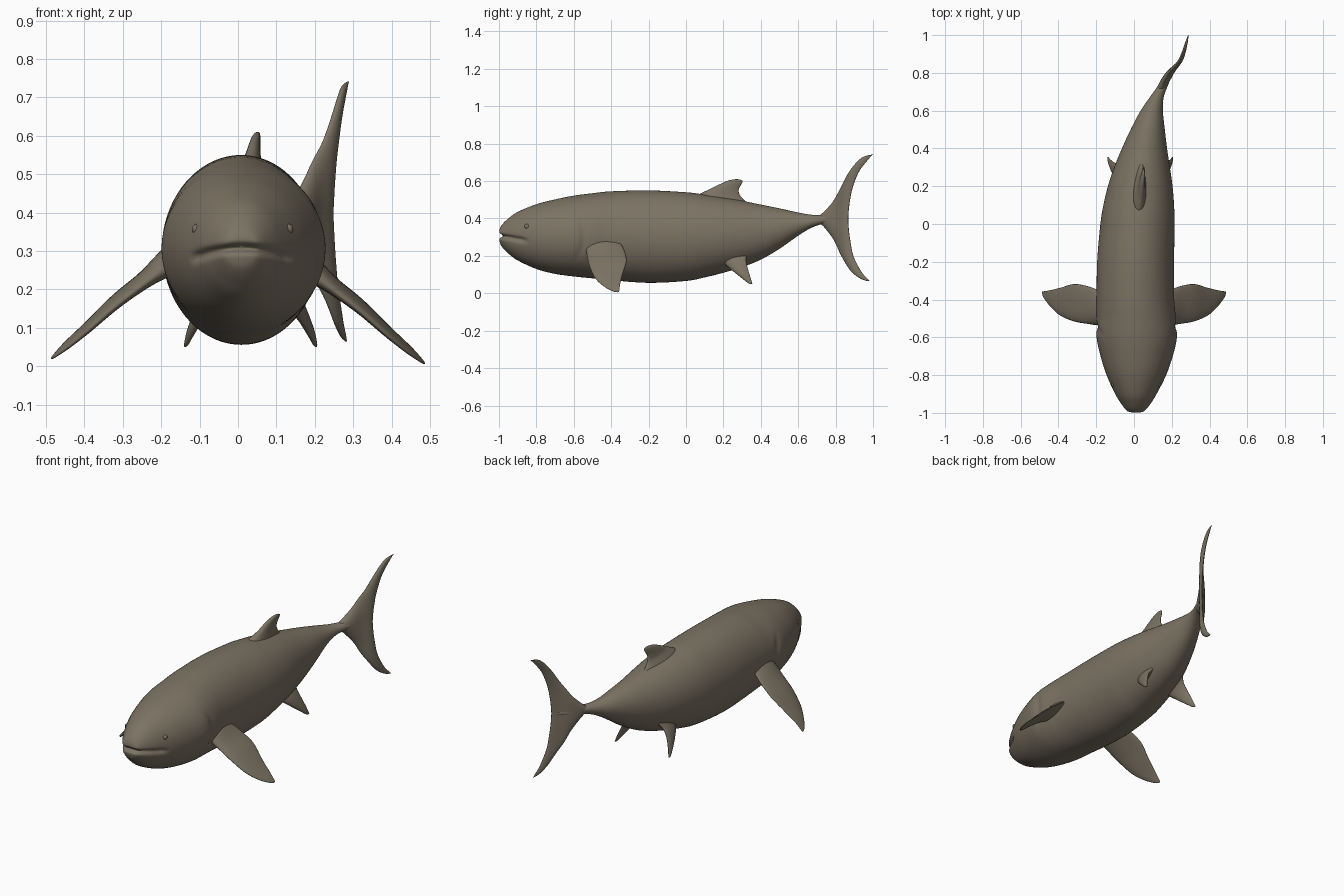
import bpy, bmesh
from math import sin, cos, pi, exp
from mathutils import Vector

cube = bpy.data.objects.get("Cube")
if cube:
    bpy.data.objects.remove(cube)

skin = bpy.data.materials.new("grey_brown_skin")
skin.use_nodes = True
COLOUR = (0.2, 0.17, 0.125, 1)
skin.diffuse_color = COLOUR
bsdf = skin.node_tree.nodes["Principled BSDF"]
bsdf.inputs["Base Color"].default_value = COLOUR
bsdf.inputs["Roughness"].default_value = 0.7


def smooth_rows(rows, steps):
    """Catmull-Rom interpolation through rows of numbers."""
    rows = [Vector(r) for r in rows]
    out = []
    last = len(rows) - 1
    for i in range(last):
        p0, p1, p2, p3 = (rows[min(max(i + k, 0), last)] for k in (-1, 0, 1, 2))
        for s in range(steps):
            t = s / steps
            out.append(p1 + 0.5 * t * (p2 - p0 + t * (2 * p0 - 5 * p1 + 4 * p2 - p3
                       + t * (3 * (p1 - p2) + p3 - p0))))
    return out + [rows[-1]]


def loft(name, rings):
    """Skin a list of equal-length point rings and close both ends."""
    bm = bmesh.new()
    loops = [[bm.verts.new(p) for p in ring] for ring in rings]
    n = len(loops[0])
    for a, b in zip(loops, loops[1:]):
        for i in range(n):
            j = (i + 1) % n
            bm.faces.new((a[i], a[j], b[j], b[i]))
    bm.faces.new(loops[0])
    bm.faces.new(loops[-1])
    bmesh.ops.recalc_face_normals(bm, faces=bm.faces)
    mesh = bpy.data.meshes.new(name)
    bm.to_mesh(mesh)
    bm.free()
    mesh.materials.append(skin)
    mesh.shade_smooth()
    obj = bpy.data.objects.new(name, mesh)
    bpy.context.collection.objects.link(obj)
    return obj


def fin(name, sections, normal, place=lambda p: p, n=28):
    """Sections are leading edge xyz, trailing edge xyz, half thickness."""
    normal = Vector(normal).normalized()
    rings = []
    for s in smooth_rows(sections, 6):
        lead, trail, thick = Vector(s[0:3]), Vector(s[3:6]), max(s[6], 0.001)
        ring = []
        for k in range(n):
            a = 2 * pi * k / n
            u = 0.5 - 0.5 * cos(a)
            ring.append(place(lead.lerp(trail, u)
                              + normal * thick * sin(a) * (1.2 - 0.6 * u)))
        rings.append(ring)
    return loft(name, rings)


# Body: y, top z, bottom z, right x, left x
body_sections = [
    (-1.0, .315, .305, .005, .015), (-.997, .34, .278, -.025, .045),
    (-.985, .365, .25, -.045, .063), (-.95, .4, .213, -.07, .09),
    (-.9, .435, .176, -.1, .12), (-.8, .476, .13, -.145, .17),
    (-.7, .502, .104, -.177, .205), (-.6, .522, .09, -.198, .227),
    (-.5, .535, .08, -.198, .222), (-.4, .545, .07, -.198, .213),
    (-.2, .55, .056, -.195, .212), (0, .54, .066, -.178, .215),
    (.1, .528, .085, -.162, .212), (.2, .513, .11, -.138, .204),
    (.3, .495, .14, -.105, .19), (.4, .474, .18, -.064, .175),
    (.5, .454, .238, -.018, .163), (.6, .432, .308, .035, .153),
    (.67, .42, .35, .083, .157), (.73, .418, .37, .125, .178),
    (.8, .412, .378, .168, .208), (.85, .402, .388, .22, .235)]
rings = []
for y, top, bottom, right, left in smooth_rows(body_sections, 8):
    cx, cz, hw, hh = (left + right) / 2, (top + bottom) / 2, (left - right) / 2, (top - bottom) / 2
    ring = []
    for k in range(96):
        a = 2 * pi * k / 96
        p = Vector((cx + hw * cos(a), y, cz + hh * sin(a)))
        # Mouth groove curving down to the corners
        mouth_z = .308 - 1.6 * (p.x - .01) ** 2
        if y < -.84:
            groove = exp(-((p.z - mouth_z) / .011) ** 2) * min(1, (-.84 - y) / .05)
            p.y += .022 * groove
            p.x -= (p.x - cx) * .06 * groove
        # Gill cover crease
        gill_y = -.545 - 2.5 * (p.z - .3) ** 2
        crease = exp(-((y - gill_y) / .018) ** 2) * exp(-((p.z - .3) / .11) ** 4)
        p.x -= (p.x - cx) * .04 * crease
        ring.append(p)
    rings.append(ring)
loft("body", rings)


# Tail fin: x follows the sideways sweep of the tail
sweep = smooth_rows([(.65, .12), (.72, .145), (.8, .19), (.85, .235), (.9, .26), (1.0, .288)], 8)


def swept(p):
    y = min(max(p.y, sweep[0][0]), sweep[-1][0])
    for a, b in zip(sweep, sweep[1:]):
        if a[0] <= y <= b[0]:
            t = (y - a[0]) / (b[0] - a[0])
            return Vector((p.x + a[1] + t * (b[1] - a[1]), p.y, p.z))
    return p


tail = [(.995, 1.0, .742, .002), (.935, .98, .722, .008), (.872, .925, .65, .012),
        (.825, .89, .56, .015), (.785, .876, .49, .019), (.742, .87, .44, .024),
        (.7, .868, .397, .027), (.742, .87, .35, .024), (.79, .878, .285, .018),
        (.83, .895, .2, .015), (.88, .935, .12, .011), (.93, .968, .08, .007),
        (.97, .982, .065, .002)]
fin("tail_fin", [(0, a, z, 0, b, z, t) for a, b, z, t in tail], (1, 0, 0), swept)

# Dorsal fin: a swept hook on the back
fin("dorsal_fin", [(.02, .02, .5, .04, .36, .46, .05), (.025, .07, .53, .04, .315, .495, .035),
                   (.035, .13, .558, .045, .288, .525, .022), (.04, .18, .583, .048, .282, .555, .016),
                   (.045, .225, .602, .052, .297, .585, .011), (.05, .265, .61, .054, .302, .598, .006),
                   (.053, .29, .608, .055, .3, .603, .002)], (1, -.1, 0))

# Paired fins, mirrored across the body's middle
pectoral = [(.15, -.535, .27, .15, -.36, .3, .045), (.2, -.535, .235, .2, -.345, .262, .032),
            (.25, -.528, .197, .25, -.328, .225, .021), (.32, -.515, .142, .32, -.318, .172, .016),
            (.39, -.485, .08, .39, -.338, .105, .012), (.44, -.44, .038, .45, -.352, .05, .008),
            (.475, -.395, .013, .482, -.357, .015, .004), (.486, -.37, .006, .487, -.36, .007, .001)]
pelvic = [(.07, .17, .2, .07, .36, .25, .035), (.11, .21, .155, .11, .325, .195, .024),
          (.135, .25, .12, .135, .325, .155, .016), (.157, .3, .08, .157, .34, .1, .011),
          (.168, .33, .056, .168, .352, .062, .006), (.172, .345, .05, .172, .355, .052, .001)]


def mirrored(side, middle, lift=0):
    return lambda p: Vector((middle + side * p.x, p.y, p.z + lift))


for side, word in ((1, "left"), (-1, "right")):
    fin(word + "_pectoral_fin", pectoral, (.6, 0, .8), mirrored(side, 0, 0 if side > 0 else .013))
    fin(word + "_pelvic_fin", pelvic, (.85, 0, .5), mirrored(side, .033))
    # Small eye bump
    bpy.ops.mesh.primitive_uv_sphere_add(segments=20, ring_count=12, radius=.014,
                                         location=(.012 + side * .118, -.85, .357))
    eye = bpy.context.object
    eye.name = word + "_eye"
    eye.data.materials.append(skin)
    eye.data.shade_smooth()
